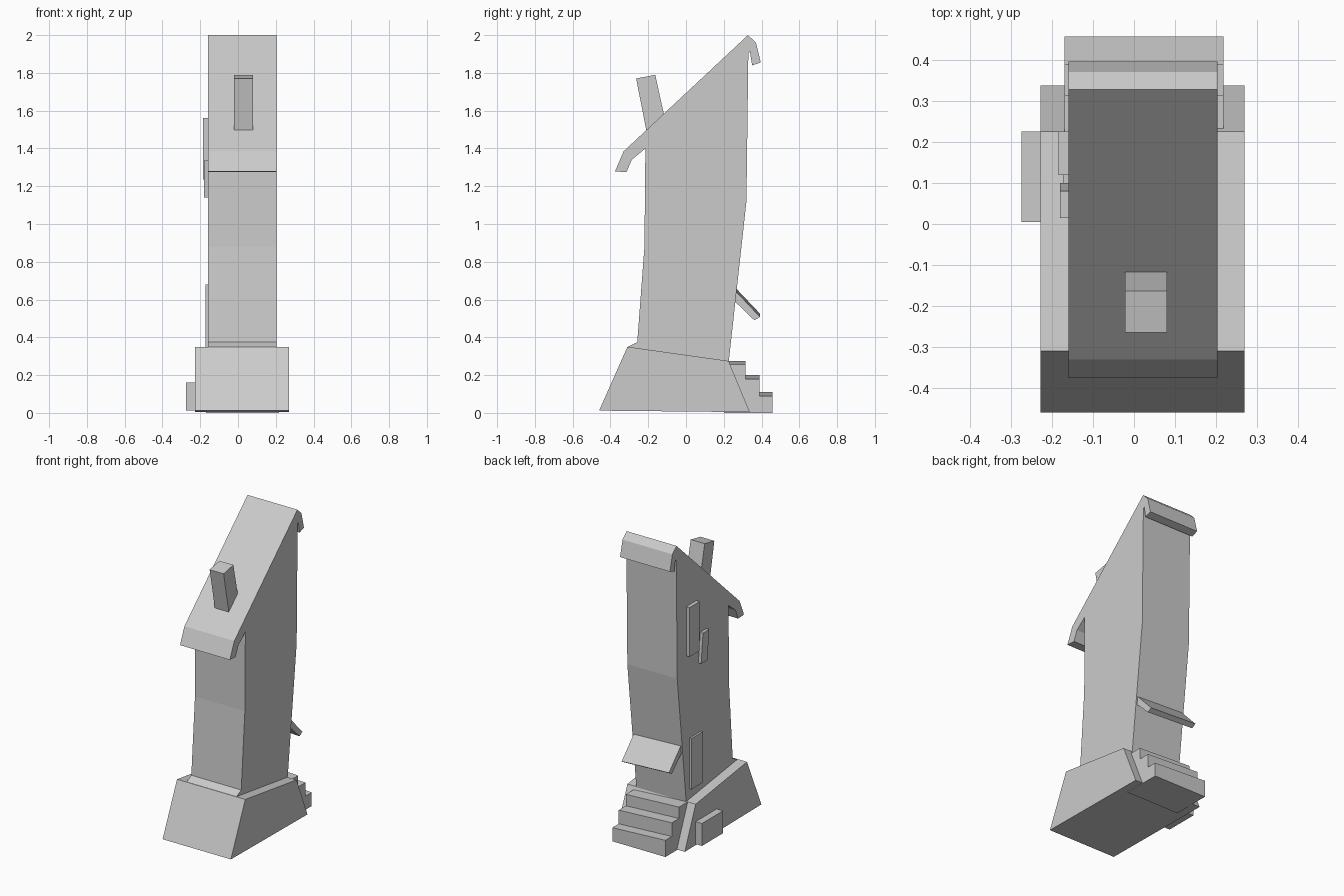
import bpy, bmesh


def prism(name, profile, x0, x1, drop=0.0):
    """Extrude a (y, z) profile from x0 to x1; drop lowers the raised points at x1."""
    bm = bmesh.new()
    a = [bm.verts.new((x0, y, z)) for y, z in profile]
    b = [bm.verts.new((x1, y, z - (drop if z > 0.02 else 0))) for y, z in profile]
    n = len(profile)
    bm.faces.new(a)
    bm.faces.new(b[::-1])
    for i in range(n):
        j = (i + 1) % n
        bm.faces.new((a[i], b[i], b[j], a[j]))
    bmesh.ops.recalc_face_normals(bm, faces=bm.faces)
    me = bpy.data.meshes.new(name)
    bm.to_mesh(me)
    bm.free()
    ob = bpy.data.objects.new(name, me)
    bpy.context.collection.objects.link(ob)
    return ob


def panel(name, y0, y1, z0, z1, x_out, lean=0.0, x_in=-0.15):
    """Flat slab on the left wall; lean slides its top along y."""
    return prism(name, [(y0, z0), (y1, z0), (y1 + lean, z1), (y0 + lean, z1)], x_out, x_in)


# Sloping foundation block
prism("foundation", [(-0.46, 0.012), (-0.31, 0.35), (0.225, 0.275), (0.338, 0.004)],
      -0.228, 0.27)

# Leaning tower with its single-pitch roof and curled eaves
prism("tower_and_roof", [
    (-0.255, 0.33), (-0.258, 0.375), (-0.22, 0.88), (-0.215, 1.40), (-0.287, 1.34),
    (-0.315, 1.275), (-0.376, 1.278), (-0.33, 1.385), (0.328, 2.0), (0.37, 1.96),
    (0.396, 1.855), (0.35, 1.84), (0.338, 1.915), (0.33, 1.90), (0.32, 1.12),
    (0.225, 0.26)], -0.16, 0.204)

# Sloped lip where the tower meets the foundation
prism("tower_lip", [(-0.31, 0.348), (-0.258, 0.375), (-0.24, 0.33)], -0.16, 0.204)

# Chimney
prism("chimney", [(-0.264, 1.77), (-0.163, 1.79), (-0.11, 1.55), (-0.205, 1.47)],
      -0.022, 0.08)

# Back steps, slightly crooked
prism("back_steps", [
    (0.20, 0.0), (0.20, 0.275), (0.315, 0.275), (0.315, 0.20), (0.39, 0.20),
    (0.39, 0.11), (0.457, 0.11), (0.457, 0.0)], -0.17, 0.218, 0.02)

# Awning over the back steps
prism("awning", [(0.25, 0.675), (0.392, 0.525), (0.362, 0.507), (0.24, 0.625)],
      -0.15, 0.195, 0.017)

# Left-wall details
panel("tall_window", 0.12, 0.225, 1.235, 1.56, -0.184)
panel("small_window", 0.035, 0.10, 1.14, 1.335, -0.18, -0.02)
panel("side_door", 0.07, 0.19, 0.345, 0.68, -0.173)
panel("cellar_hatch", 0.005, 0.225, 0.012, 0.16, -0.274, x_in=-0.22)
